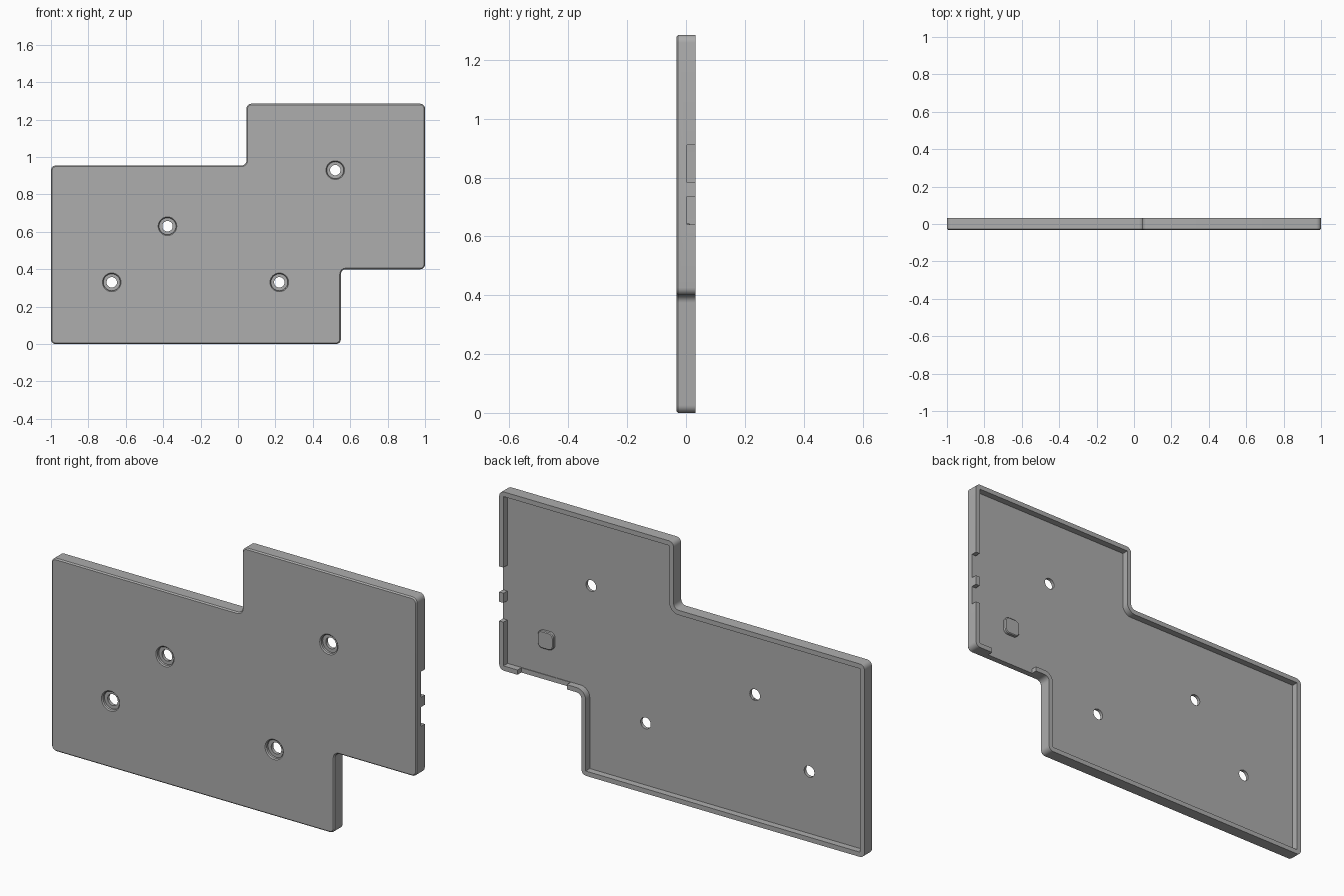
import bpy, bmesh, math
from mathutils import Vector

if "Cube" in bpy.data.objects:
    bpy.data.objects.remove(bpy.data.objects["Cube"])

FRONT, BACK, FLOOR = -0.0325, 0.0325, 0.0
WALL, RADIUS, CHAMFER = 0.0235, 0.026, 0.006
CORNERS = [(-1, 0), (0.55, 0), (0.55, 0.4), (1, 0.4),
           (1, 1.285), (0.045, 1.285), (0.045, 0.955), (-1, 0.955)]

grey = bpy.data.materials.new("plain grey")
grey.use_nodes = True
grey.diffuse_color = (0.42, 0.42, 0.42, 1)
grey.node_tree.nodes["Principled BSDF"].inputs["Base Color"].default_value = grey.diffuse_color


def rounded(corners, radius, inset=0.0, steps=6):
    """Counter-clockwise right-angled outline, inset, with rounded corners."""
    pts = []
    n = len(corners)
    for i in range(n):
        p = Vector(corners[i])
        u = (p - Vector(corners[i - 1])).normalized()
        v = (Vector(corners[(i + 1) % n]) - p).normalized()
        convex = u.x * v.y - u.y * v.x > 0
        sign = 1 if convex else -1
        r = max(radius - sign * inset, 0.002)
        p = p + (v - u) * inset * sign
        centre = p + (v - u) * r
        for k in range(steps + 1):
            a = math.pi / 2 * k / steps
            pts.append(centre - v * r * math.cos(a) + u * r * math.sin(a))
    return pts


def loft(name, loops):
    """Skin a stack of (outline, y) loops and cap both ends."""
    bm = bmesh.new()
    rings = [[bm.verts.new((p[0], y, p[1])) for p in pts] for pts, y in loops]
    for a, b in zip(rings, rings[1:]):
        for i in range(len(a)):
            j = (i + 1) % len(a)
            bm.faces.new((a[i], a[j], b[j], b[i]))
    bm.faces.new(rings[0])
    bm.faces.new(rings[-1])
    bmesh.ops.recalc_face_normals(bm, faces=bm.faces)
    mesh = bpy.data.meshes.new(name)
    bm.to_mesh(mesh)
    bm.free()
    ob = bpy.data.objects.new(name, mesh)
    bpy.context.collection.objects.link(ob)
    mesh.materials.append(grey)
    return ob


def circle(x, z, r, n=32):
    return [(x + r * math.cos(math.tau * i / n), z + r * math.sin(math.tau * i / n))
            for i in range(n)]


def rect(x0, x1, z0, z1):
    return [(x0, z0), (x1, z0), (x1, z1), (x0, z1)]


def activate(ob):
    bpy.ops.object.select_all(action='DESELECT')
    ob.select_set(True)
    bpy.context.view_layer.objects.active = ob


def cut(ob, cutter):
    cutter.hide_render = True
    mod = ob.modifiers.new("cut", 'BOOLEAN')
    mod.operation = 'DIFFERENCE'
    mod.solver = 'EXACT'
    mod.object = cutter
    activate(ob)
    bpy.ops.object.modifier_apply(modifier=mod.name)
    bpy.data.objects.remove(cutter)


# Stepped tray with a chamfered front edge and a thin rim at the back
tray = loft("tray", [
    (rounded(CORNERS, RADIUS, CHAMFER), FRONT),
    (rounded(CORNERS, RADIUS), FRONT + CHAMFER),
    (rounded(CORNERS, RADIUS), BACK),
    (rounded(CORNERS, RADIUS, WALL), BACK),
    (rounded(CORNERS, RADIUS, WALL), FLOOR),
])

# Counterbored screw holes
for x, z in [(-0.675, 0.33), (-0.377, 0.63), (0.221, 0.33), (0.52, 0.93)]:
    profile = [(0.054, FRONT - 0.004), (0.045, FRONT + 0.005), (0.045, -0.016),
               (0.028, -0.016), (0.028, 0.02)]
    cut(tray, loft("screw_hole_cutter", [(circle(x, z, r), y) for r, y in profile]))

# Connector notches in the left wall and the lower step wall
for area in [(0.96, 1.05, 0.64, 0.735), (0.96, 1.05, 0.783, 0.91), (0.63, 0.9, 0.35, 0.44)]:
    outline = rect(*area)
    cut(tray, loft("notch_cutter", [(outline, 0.003), (outline, 0.06)]))

# Small raised pad on the tray floor
pad_area = rect(0.717, 0.803, 0.557, 0.643)
pad = loft("floor_pad", [
    (rounded(pad_area, 0.024), FLOOR - 0.005),
    (rounded(pad_area, 0.024), FLOOR + 0.012),
    (rounded(pad_area, 0.024, 0.004), FLOOR + 0.016),
])

for ob in (tray, pad):
    activate(ob)
    bpy.ops.object.shade_smooth_by_angle(angle=math.radians(30))
